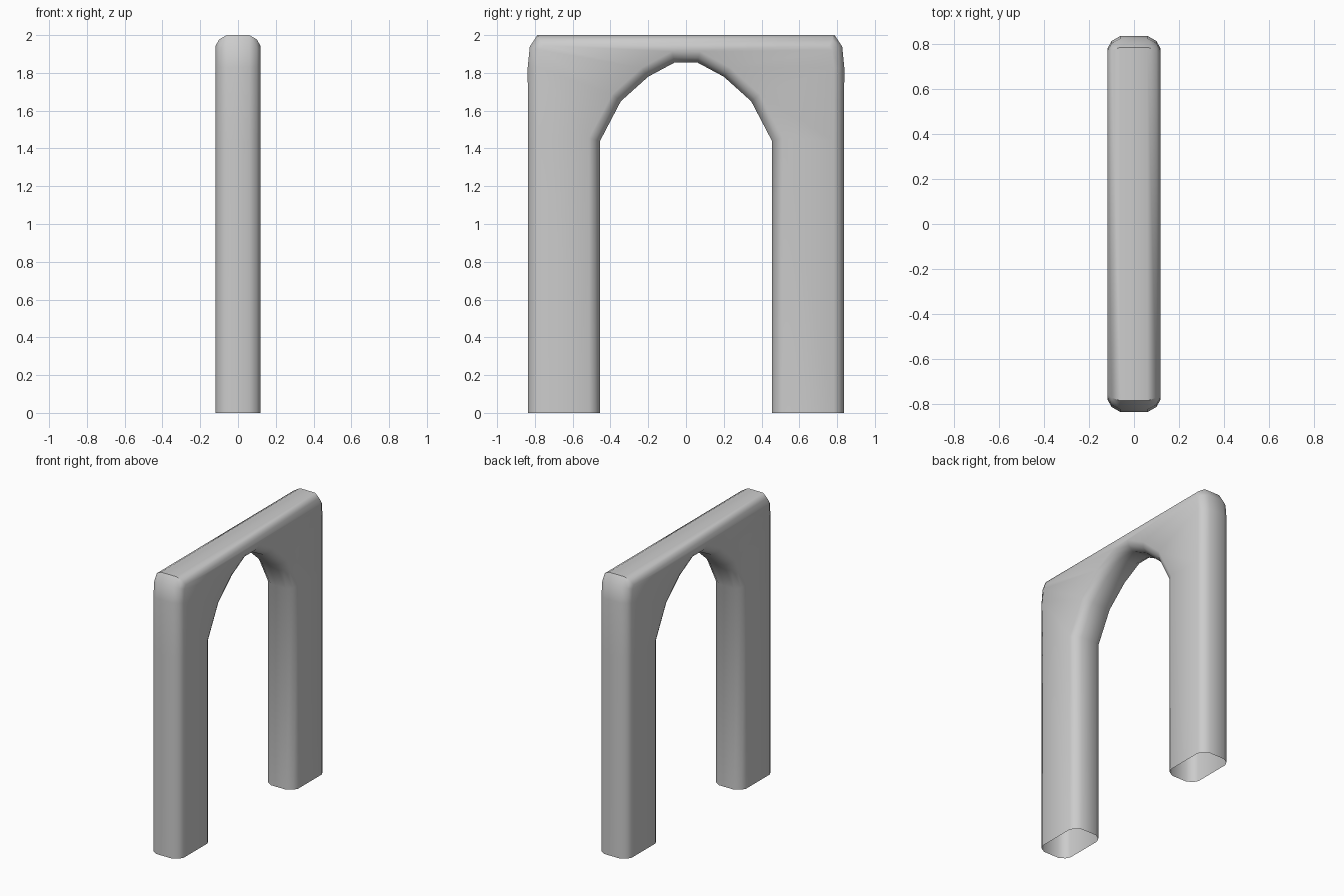
import bpy, bmesh
from mathutils import Vector

if "Cube" in bpy.data.objects:
    bpy.data.objects.remove(bpy.data.objects["Cube"])

# half outlines in (y, z), from the foot up to the top centre
OUTER = [(0.837, 0), (0.837, 1.44), (0.838, 1.83), (0.827, 1.94), (0.787, 2.0)]
INNER = [(0.455, 0), (0.455, 1.44), (0.345, 1.65), (0.20, 1.78), (0.06, 1.855)]
# rounded edge: (x, inset of the outer outline, inset of the opening)
LEVELS = [(-0.118, 0.055, 0.058), (-0.10, 0.023, 0.025), (-0.06, 0, 0),
          (0.06, 0, 0), (0.10, 0.023, 0.025), (0.118, 0.055, 0.058)]


def full(half):
    return [Vector(p) for p in half] + [Vector((-y, z)) for y, z in reversed(half)]


def offset(path, d):
    """Mitred offset of an open path; positive d moves to its left."""
    normals = []
    for a, b in zip(path, path[1:]):
        t = (b - a).normalized()
        normals.append(Vector((-t.y, t.x)))
    out = []
    for i, p in enumerate(path):
        n0, n1 = normals[max(i - 1, 0)], normals[min(i, len(normals) - 1)]
        m = (n0 + n1).normalized()
        out.append(p + m * (d / m.dot(n0)))
    return out


bm = bmesh.new()
outer, inner = [], []
for x, d_out, d_in in LEVELS:
    outer.append([bm.verts.new((x, *p)) for p in offset(full(OUTER), d_out)])
    inner.append([bm.verts.new((x, *p)) for p in offset(full(INNER), -d_in)])


def bridge(a, b):
    for i in range(len(a) - 1):
        bm.faces.new((a[i], a[i + 1], b[i + 1], b[i]))


# rounded outer rim and rounded opening (feet stay open underneath)
for rings in (outer, inner):
    for a, b in zip(rings, rings[1:]):
        bridge(a, b)
# two broad faces
bridge(outer[0], inner[0])
bridge(outer[-1], inner[-1])
bmesh.ops.recalc_face_normals(bm, faces=bm.faces)
# make sure the open shell faces outward
bm.normal_update()
top = max(bm.faces, key=lambda f: f.calc_center_median().z)
if top.normal.z < 0:
    bmesh.ops.reverse_faces(bm, faces=bm.faces)

mesh = bpy.data.meshes.new("archway")
bm.to_mesh(mesh)
bm.free()
arch = bpy.data.objects.new("archway", mesh)
bpy.context.collection.objects.link(arch)
bpy.context.view_layer.objects.active = arch
arch.select_set(True)
bpy.ops.object.shade_smooth_by_angle(angle=0.7)
